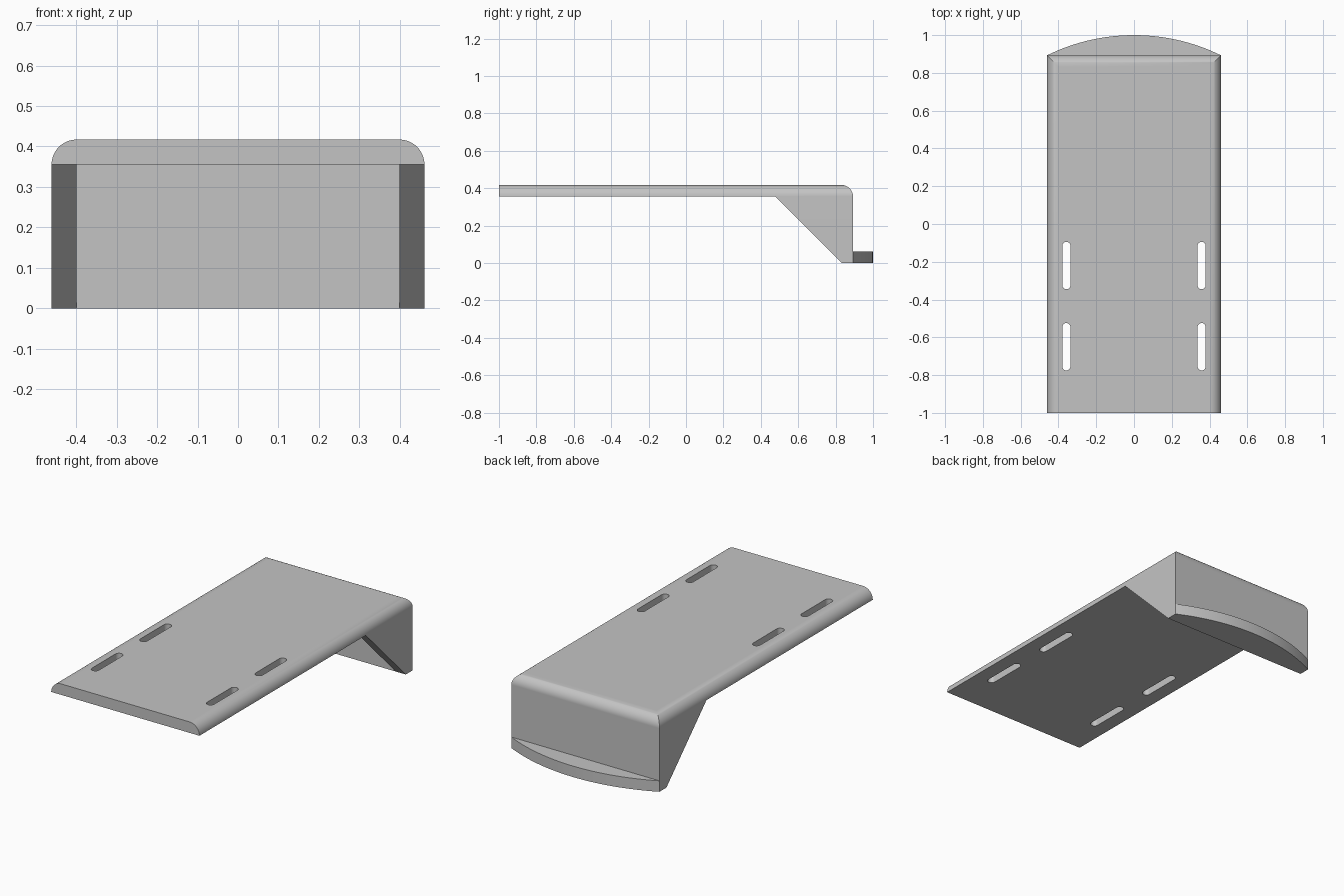
import bpy, bmesh
from math import sin, cos, pi, radians, asin

cube = bpy.data.objects.get("Cube")
if cube:
    bpy.data.objects.remove(cube, do_unlink=True)

HALF_W = 0.4605      # half width
T = 0.0615           # wall thickness and edge radius
PLATE_Z = 0.3555     # underside of the plate
FRONT, BACK = -1.0, 0.893
WALL_Y = BACK - T    # inner face of the back wall

grey = bpy.data.materials.new("light_grey")
grey.use_nodes = True
grey.diffuse_color = (0.55, 0.55, 0.55, 1)
grey.node_tree.nodes["Principled BSDF"].inputs["Base Color"].default_value = grey.diffuse_color


def finish(name, bm):
    bmesh.ops.recalc_face_normals(bm, faces=bm.faces)
    mesh = bpy.data.meshes.new(name)
    bm.to_mesh(mesh)
    bm.free()
    mesh.materials.append(grey)
    obj = bpy.data.objects.new(name, mesh)
    bpy.context.collection.objects.link(obj)
    return obj


def loft(name, rings):
    """Closed solid through equal-length rings of points."""
    bm = bmesh.new()
    loops = [[bm.verts.new(p) for p in ring] for ring in rings]
    for a, b in zip(loops, loops[1:]):
        for i in range(len(a)):
            j = (i + 1) % len(a)
            bm.faces.new((a[i], a[j], b[j], b[i]))
    bm.faces.new(loops[0])
    bm.faces.new(loops[-1])
    return finish(name, bm)


def activate(obj):
    bpy.ops.object.select_all(action='DESELECT')
    obj.select_set(True)
    bpy.context.view_layer.objects.active = obj


def cut(obj, cutter):
    cutter.hide_render = True
    mod = obj.modifiers.new("cut", 'BOOLEAN')
    mod.operation = 'DIFFERENCE'
    mod.solver = 'EXACT'
    mod.object = cutter
    activate(obj)
    bpy.ops.object.modifier_apply(modifier=mod.name)
    bpy.data.objects.remove(cutter, do_unlink=True)


def smooth(obj):
    activate(obj)
    bpy.ops.object.shade_smooth_by_angle(angle=radians(30))
    obj.modifiers.new("flat_normals", 'WEIGHTED_NORMAL').keep_sharp = True


def footprint(inset, z):
    w, b = HALF_W - inset, BACK - inset
    return [(-w, FRONT, z), (w, FRONT, z), (w, b, z), (-w, b, z)]


# Outer block, rounded over along both sides and the back with mitred corners
STEPS = 12
rings = [footprint(0, 0)]
for i in range(STEPS + 1):
    a = i / STEPS * pi / 2
    rings.append(footprint(T * (1 - cos(a)), PLATE_Z + T * sin(a)))
bracket = loft("bracket_body", rings)

# Clear the space under the plate, leaving 45 degree gussets
profile = [(-1.2, -0.1), (-1.2, PLATE_Z), (WALL_Y - PLATE_Z, PLATE_Z), (WALL_Y + 0.1, -0.1)]
cut(bracket, loft("underside_cutter", [[(x, y, z) for y, z in profile] for x in (-1, 1)]))

# Hollow between the two gussets
inner = HALF_W - T
hollow = [(-inner, -1.2), (inner, -1.2), (inner, WALL_Y), (-inner, WALL_Y)]
cut(bracket, loft("hollow_cutter", [[(x, y, z) for x, y in hollow] for z in (-0.1, PLATE_Z)]))

# Four round-ended mounting slots
SLOT_R, SLOT_HALF = 0.0215, 0.104
for side in (-1, 1):
    for cy in (-0.22, -0.65):
        outline = []
        for end in (0, 1):
            for i in range(13):
                a = pi * (end + i / 12)
                outline.append((side * 0.358 + SLOT_R * cos(a),
                                cy + SLOT_HALF * (1 - 2 * end) + SLOT_R * sin(a)))
        cut(bracket, loft("slot_cutter", [[(x, y, z) for x, y in outline] for z in (0.2, 0.6)]))
smooth(bracket)

# Bowed lip at the foot of the back wall
rise = 1.0 - BACK
radius = (HALF_W ** 2 + rise ** 2) / (2 * rise)
sweep = asin(HALF_W / radius)
arc = []
for i in range(33):
    a = sweep * (1 - i / 16)
    arc.append((radius * sin(a), 1.0 - radius + radius * cos(a)))
lip = loft("back_lip", [[(x, y, z) for x, y in arc] for z in (0, T)])
smooth(lip)
